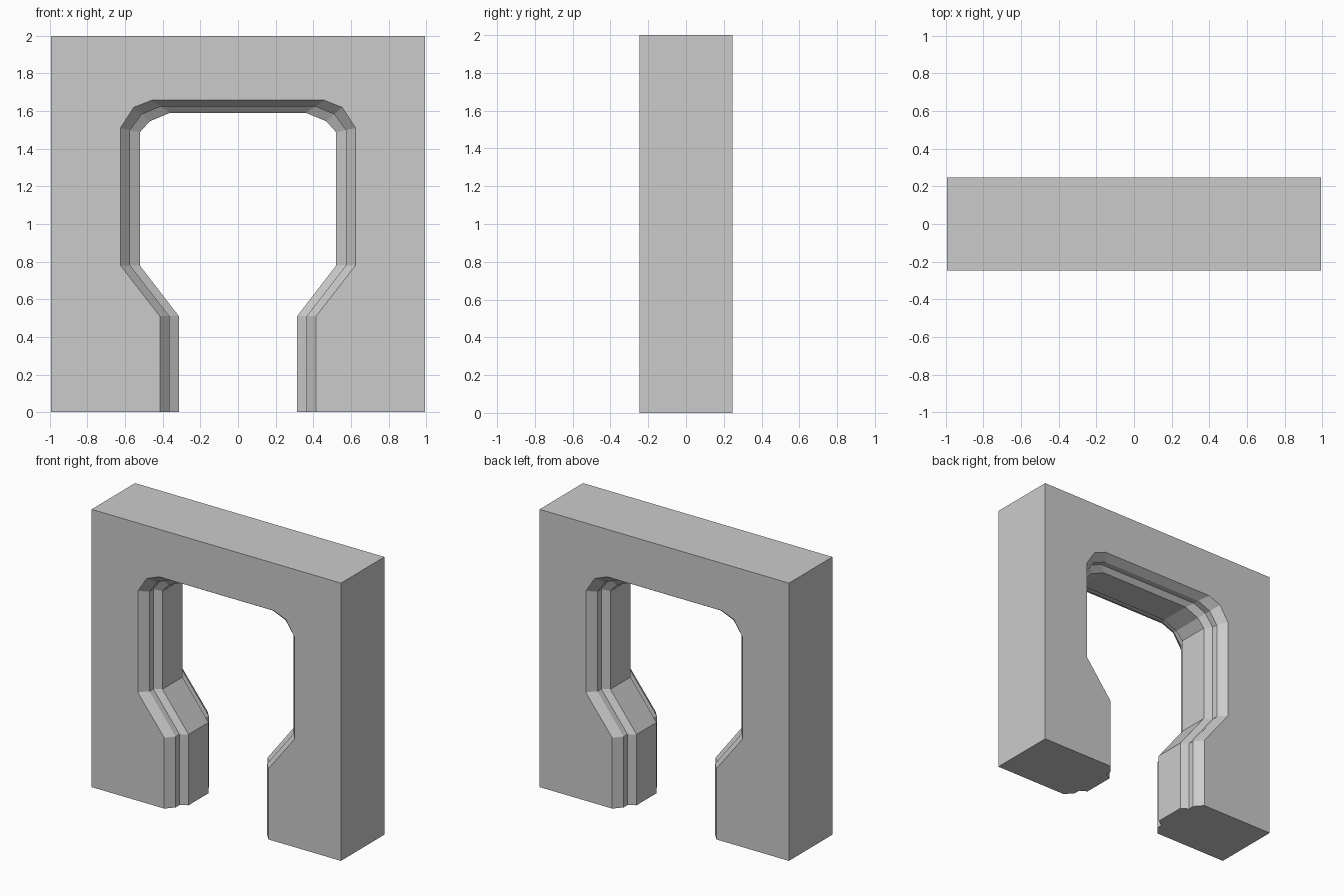
import bpy
import bmesh

if "Cube" in bpy.data.objects:
    bpy.data.objects.remove(bpy.data.objects["Cube"])

W, H = 0.993, 2.0   # half width and height of the wall

# Right half of the opening, bottom to top: (x, z) at the wall face and at the throat
OUTER = [(0.415, 0), (0.415, 0.51), (0.625, 0.78), (0.625, 1.51), (0.554, 1.62), (0.458, 1.658)]
INNER = [(0.314, 0), (0.314, 0.51), (0.522, 0.78), (0.522, 1.487), (0.469, 1.546), (0.36, 1.591)]

# Moulding section through the wall: (y, blend from OUTER to INNER), mirrored front to back
STEPS = [(-0.247, 0), (-0.189, 0.5), (-0.145, 0.5), (-0.114, 1)]
SECTION = STEPS + [(-y, t) for y, t in reversed(STEPS)]

bm = bmesh.new()


def opening_loop(y, t):
    """Opening outline from the right foot over the top to the left foot."""
    half = [(a + (c - a) * t, b + (d - b) * t) for (a, b), (c, d) in zip(OUTER, INNER)]
    full = half + [(-x, z) for x, z in reversed(half)]
    return [bm.verts.new((x, y, z)) for x, z in full]


def outer_corners(y):
    return [bm.verts.new((x, y, z)) for x, z in [(-W, 0), (-W, H), (W, H), (W, 0)]]


def strip(a, b):
    for i in range(len(a) - 1):
        bm.faces.new((a[i], a[i + 1], b[i + 1], b[i]))


# Stepped reveal of the opening
loops = [opening_loop(y, t) for y, t in SECTION]
for a, b in zip(loops, loops[1:]):
    strip(a, b)

# Outer sides and top
front, back = outer_corners(SECTION[0][0]), outer_corners(SECTION[-1][0])
strip(front, back)

# Front and back faces
bm.faces.new(front + loops[0])
bm.faces.new(back + loops[-1])

# Undersides of the two legs
bm.faces.new([front[3]] + [l[0] for l in loops] + [back[3]])
bm.faces.new([front[0]] + [l[-1] for l in loops] + [back[0]])

bmesh.ops.recalc_face_normals(bm, faces=bm.faces)
mesh = bpy.data.meshes.new("doorway_wall")
bm.to_mesh(mesh)
bm.free()
bpy.context.collection.objects.link(bpy.data.objects.new("doorway_wall", mesh))
